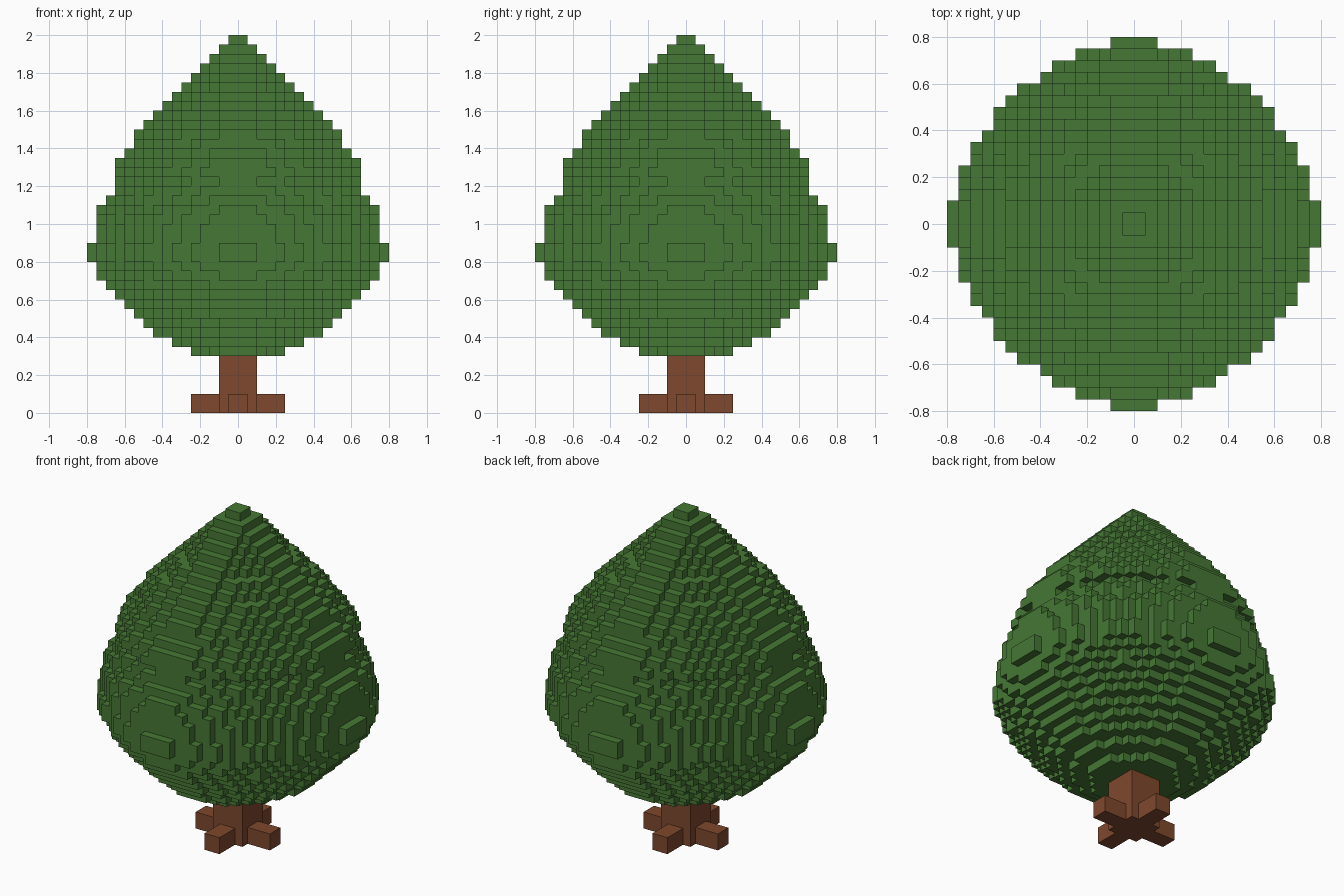
import bpy, bmesh
from mathutils import Vector

if "Cube" in bpy.data.objects:
    bpy.data.objects.remove(bpy.data.objects["Cube"], do_unlink=True)

V = 0.05          # voxel size
ROUND = 1.8       # roundness exponent of each foliage layer
BASE = 6          # first foliage layer (z = 0.3)

# Radius of each foliage layer, bottom to top
RADII = [0.25, 0.355, 0.44, 0.495, 0.55, 0.60, 0.65, 0.70, 0.735, 0.765,
         0.782, 0.782, 0.766, 0.763, 0.75, 0.735, 0.70, 0.672, 0.637, 0.672,
         0.645, 0.605, 0.565, 0.54, 0.495, 0.445, 0.395, 0.345, 0.295, 0.245,
         0.196, 0.155, 0.112, 0.05]


def material(name, rgb):
    m = bpy.data.materials.new(name)
    m.use_nodes = True
    m.diffuse_color = (*rgb, 1)
    bsdf = next(n for n in m.node_tree.nodes if n.type == 'BSDF_PRINCIPLED')
    bsdf.inputs["Base Color"].default_value = (*rgb, 1)
    bsdf.inputs["Roughness"].default_value = 0.9
    return m


def add_object(name, bm, mat):
    me = bpy.data.meshes.new(name)
    bm.to_mesh(me)
    bm.free()
    me.materials.append(mat)
    ob = bpy.data.objects.new(name, me)
    bpy.context.collection.objects.link(ob)
    return ob


def box(name, lo, hi, mat):
    bm = bmesh.new()
    bmesh.ops.create_cube(bm, size=1)
    lo, hi = Vector(lo), Vector(hi)
    bmesh.ops.scale(bm, vec=hi - lo, verts=bm.verts)
    bmesh.ops.translate(bm, vec=(lo + hi) / 2, verts=bm.verts)
    return add_object(name, bm, mat)


def voxel_shell(name, cells, mat):
    """Build only the exposed faces of a set of grid cells."""
    bm = bmesh.new()
    verts = {}

    def vert(p):
        if p not in verts:
            verts[p] = bm.verts.new([c * V for c in p])
        return verts[p]

    for cell in cells:
        for axis in range(3):
            u, w = (axis + 1) % 3, (axis + 2) % 3
            for side in (0, 1):
                near = list(cell)
                near[axis] += 2 * side - 1
                if tuple(near) in cells:
                    continue
                quad = []
                for a, b in ((0, 0), (1, 0), (1, 1), (0, 1)):
                    p = list(cell)
                    p[axis] += side
                    p[u] += a
                    p[w] += b
                    quad.append(vert(tuple(p)))
                bm.faces.new(quad if side else quad[::-1])
    return add_object(name, bm, mat)


green = material("leaf green", (0.061, 0.186, 0.035))
brown = material("bark brown", (0.209, 0.065, 0.026))

# Foliage: stacked rounded layers of voxels
cells = set()
for k, r in enumerate(RADII):
    for i in range(-16, 16):
        for j in range(-16, 16):
            x, y = abs(i + 0.5) * V, abs(j + 0.5) * V
            if x ** ROUND + y ** ROUND <= r ** ROUND:
                cells.add((i, j, BASE + k))
voxel_shell("foliage", cells, green)

# Trunk and four roots
box("trunk", (-0.1, -0.1, 0), (0.1, 0.1, 0.3), brown)
for side, s in (("left", 1), ("right", -1)):
    box(side + "_root", (min(s * .1, s * .25), -.05, 0), (max(s * .1, s * .25), .05, .1), brown)
for side, s in (("back", 1), ("front", -1)):
    box(side + "_root", (-.05, min(s * .1, s * .25), 0), (.05, max(s * .1, s * .25), .1), brown)
